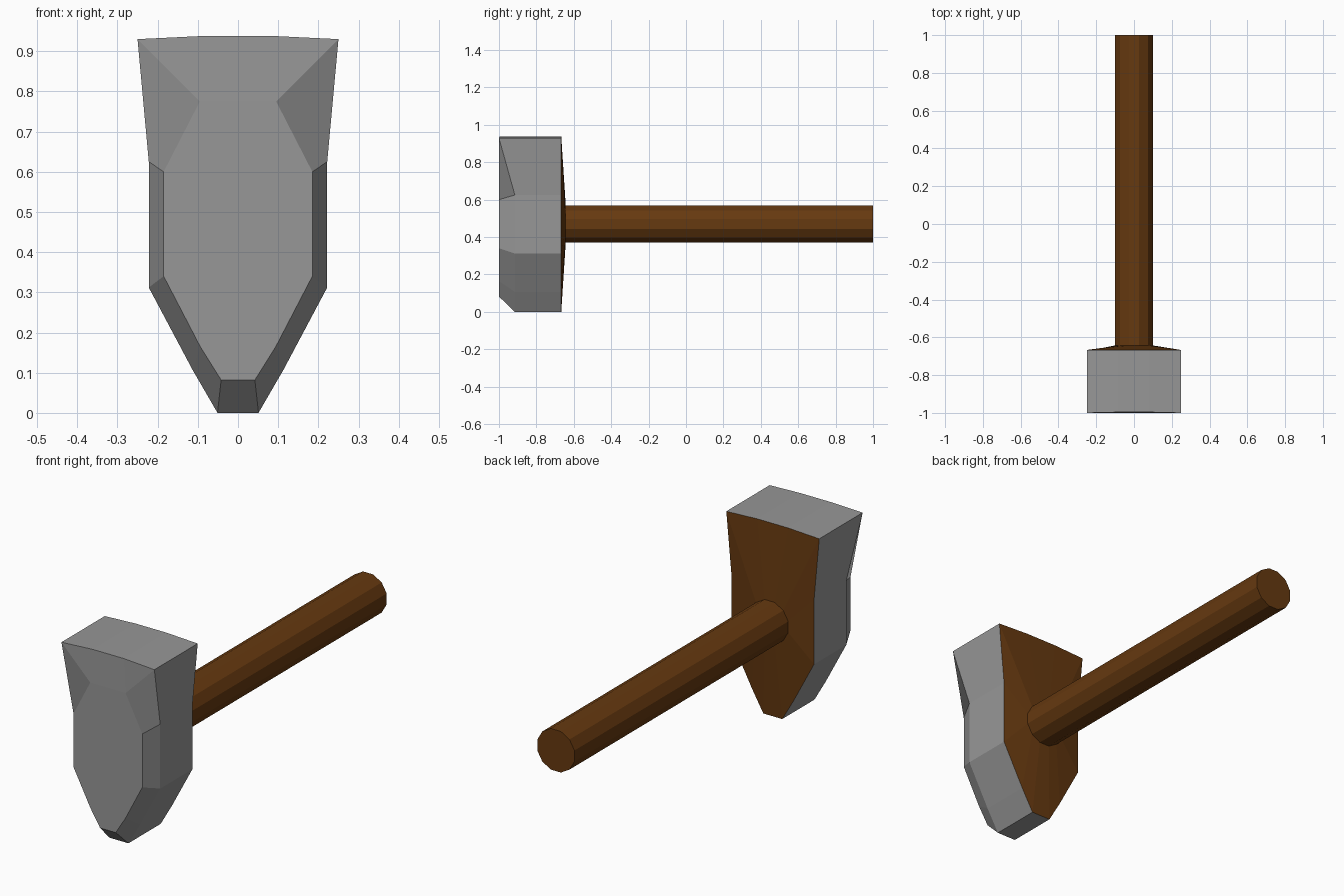
import bpy, bmesh, math

if "Cube" in bpy.data.objects:
    bpy.data.objects.remove(bpy.data.objects["Cube"])

# Right half of the head outline (x, z), top to bottom
OUTER = [(0.083, 0.938), (0.25, 0.93), (0.222, 0.625), (0.222, 0.312), (0.113, 0.107), (0.051, 0.0)]
# Right half of the bevelled front face, from the notch point down
INNER = [(0.095, 0.775), (0.185, 0.60), (0.185, 0.34), (0.094, 0.165), (0.042, 0.082)]
MID_Y = [-0.996, -1.0, -0.915, -0.915, -0.915, -0.915]


def loop(bm, half):
    """Full loop of vertices from a right half, mirrored in x."""
    pts = half + [(-x, y, z) for x, y, z in reversed(half)]
    return [bm.verts.new(p) for p in pts]


def bridge(bm, a, b):
    n = len(a)
    for i in range(n):
        j = (i + 1) % n
        bm.faces.new((a[i], a[j], b[j], b[i]))


def finish(bm, name, color):
    bmesh.ops.recalc_face_normals(bm, faces=bm.faces[:])
    mesh = bpy.data.meshes.new(name)
    bm.to_mesh(mesh)
    bm.free()
    ob = bpy.data.objects.new(name, mesh)
    bpy.context.collection.objects.link(ob)
    mat = bpy.data.materials.new(name + "_color")
    mat.diffuse_color = color
    mat.use_nodes = True
    mat.node_tree.nodes["Principled BSDF"].inputs["Base Color"].default_value = mat.diffuse_color
    mesh.materials.append(mat)
    return ob


# Head: straight sides, bevelled lower front, twisted facets at the upper corners
bm = bmesh.new()
rim = loop(bm, [(x, -0.667, z) for x, z in OUTER])
mid = loop(bm, [(x, y, z) for (x, z), y in zip(OUTER, MID_Y)])
front = loop(bm, [(x, -1.0, z) for x, z in INNER])
bridge(bm, rim, mid)
halves = [(mid[:6], front[:5]), (mid[:5:-1], front[:4:-1])]
for m, f in halves:
    bm.faces.new((m[0], m[1], f[0]))
    bm.faces.new((m[1], m[2], f[1], f[0]))
    for i in range(2, 5):
        bm.faces.new((m[i], m[i + 1], f[i], f[i - 1]))
(mr, fr), (ml, fl) = halves
bm.faces.new((mr[5], ml[5], fl[4], fr[4]))
bm.faces.new((mr[0], ml[0], fl[0], fr[0]))
bm.faces.new(front)
finish(bm, "hammer_head", (0.31, 0.31, 0.31, 1.0))

# Handle: shallow flare from the head rim to a twelve-sided shaft
bm = bmesh.new()
R = 0.1 / math.cos(math.radians(15))
ring = [(R * math.sin(math.radians(a)), R * math.cos(math.radians(a)) + 0.47) for a in range(15, 180, 30)]
flare = loop(bm, [(x, -0.667, z) for x, z in OUTER])
base = loop(bm, [(x, -0.643, z) for x, z in ring])
end = loop(bm, [(x, 1.0, z) for x, z in ring])
bridge(bm, flare, base)
bridge(bm, base, end)
bm.faces.new(end)
finish(bm, "handle", (0.133, 0.041, 0.005, 1.0))
